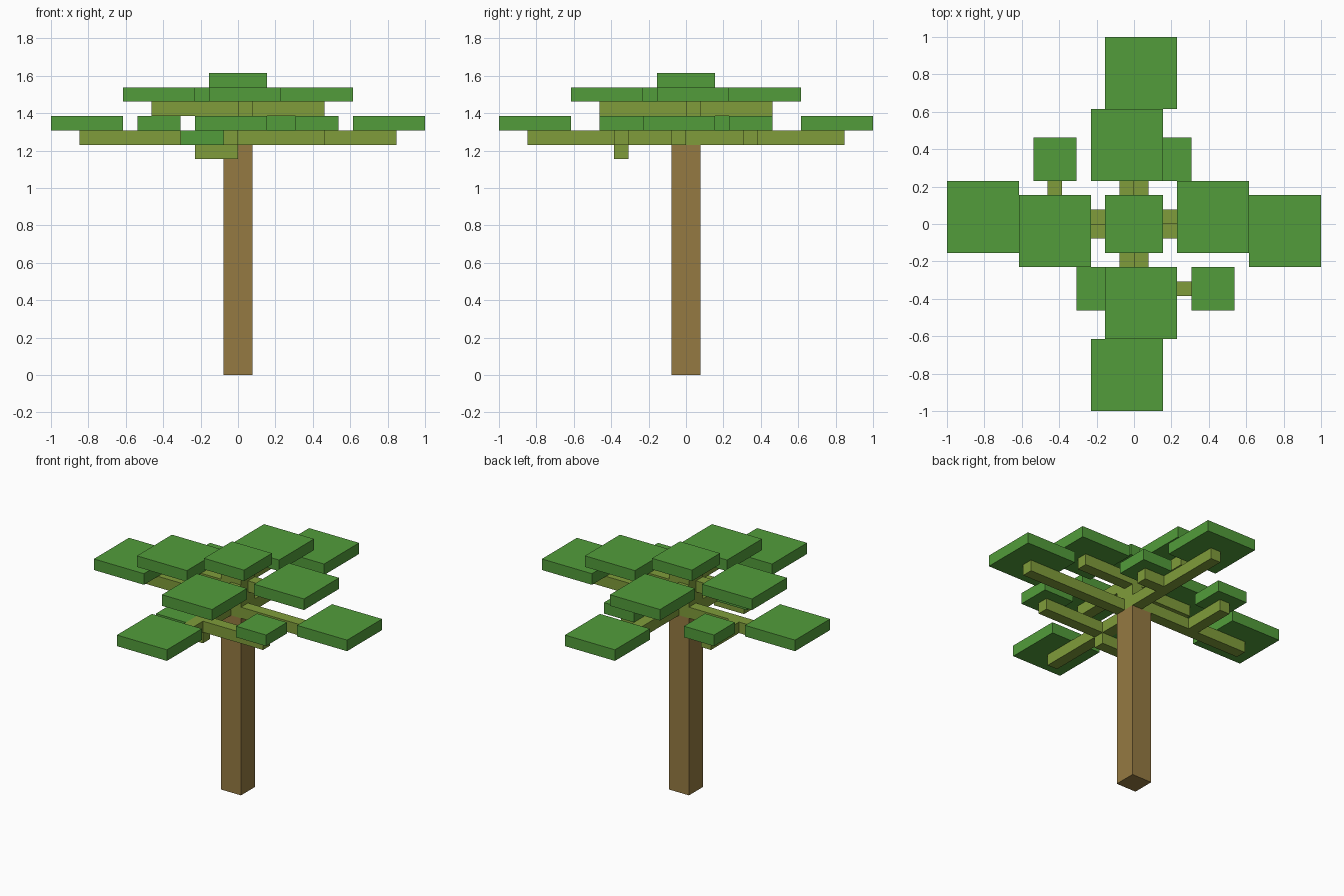
import bpy

cube = bpy.data.objects.get("Cube")
if cube:
    bpy.data.objects.remove(cube, do_unlink=True)

U = 1 / 13  # one block of the model


def material(name, rgb):
    m = bpy.data.materials.new(name)
    m.use_nodes = True
    m.diffuse_color = (*rgb, 1)
    m.node_tree.nodes["Principled BSDF"].inputs["Base Color"].default_value = (*rgb, 1)
    return m


BARK = material("brown bark", (0.30, 0.195, 0.054))
BRANCH = material("olive branch", (0.215, 0.335, 0.043))
LEAF = material("leaf green", (0.085, 0.335, 0.043))


def block(name, x, y, z, mat):
    """Box spanning the (low, high) block ranges on each axis."""
    ranges = (x, y, z)
    bpy.ops.mesh.primitive_cube_add(size=1, location=[(a + b) / 2 * U for a, b in ranges])
    ob = bpy.context.object
    ob.name = name
    ob.scale = [(b - a) * U for a, b in ranges]
    bpy.ops.object.transform_apply(location=False, rotation=False, scale=True)
    ob.data.materials.append(mat)


def quarter_turns(x, y, turns):
    """Turn a rectangle about the trunk in steps of 90 degrees."""
    for _ in range(turns):
        x, y = (-y[1], -y[0]), x
    return x, y


# Trunk and the short cores joining the tiers
block("trunk", (-1, 1), (-1, 1), (0, 16), BARK)
for name, z in (("lower_core", 17), ("upper_core", 19)):
    block(name, (-1, 1), (-1, 1), (z, z + 1), BRANCH)

# Two pinwheels of four branches, each carrying a leaf pad at the end
for i, side in enumerate(("right", "back", "left", "front")):
    for tier, length, low, z in (("lower", 11, -1, 16), ("upper", 6, 0, 18)):
        x, y = quarter_turns((0, length), (low, low + 1), i)
        block(f"{tier}_branch_{side}", x, y, (z, z + 1), BRANCH)
        x, y = quarter_turns((length - 3, length + 2), (low - 2, low + 3), i)
        block(f"{tier}_leaf_{side}", x, y, (z + 1, z + 2), LEAF)

# Crown leaf
block("crown_leaf", (-2, 2), (-2, 2), (20, 21), LEAF)

# Twigs off the lower branches, each with a small leaf pad over its tip
twigs = (
    ("front_right", (0, 6), (-5, -4), 16, (4, -6)),
    ("back_right", (1, 3), (4, 5), 16, (1, 3)),
    ("back_left", (-6, -5), (1, 5), 16, (-7, 3)),
    ("front_left", (-3, 0), (-5, -4), 15, (-4, -6)),
)
for side, x, y, z, (lx, ly) in twigs:
    block(f"twig_{side}", x, y, (z, z + 1), BRANCH)
    block(f"small_leaf_{side}", (lx, lx + 3), (ly, ly + 3), (z + 1, z + 2), LEAF)
